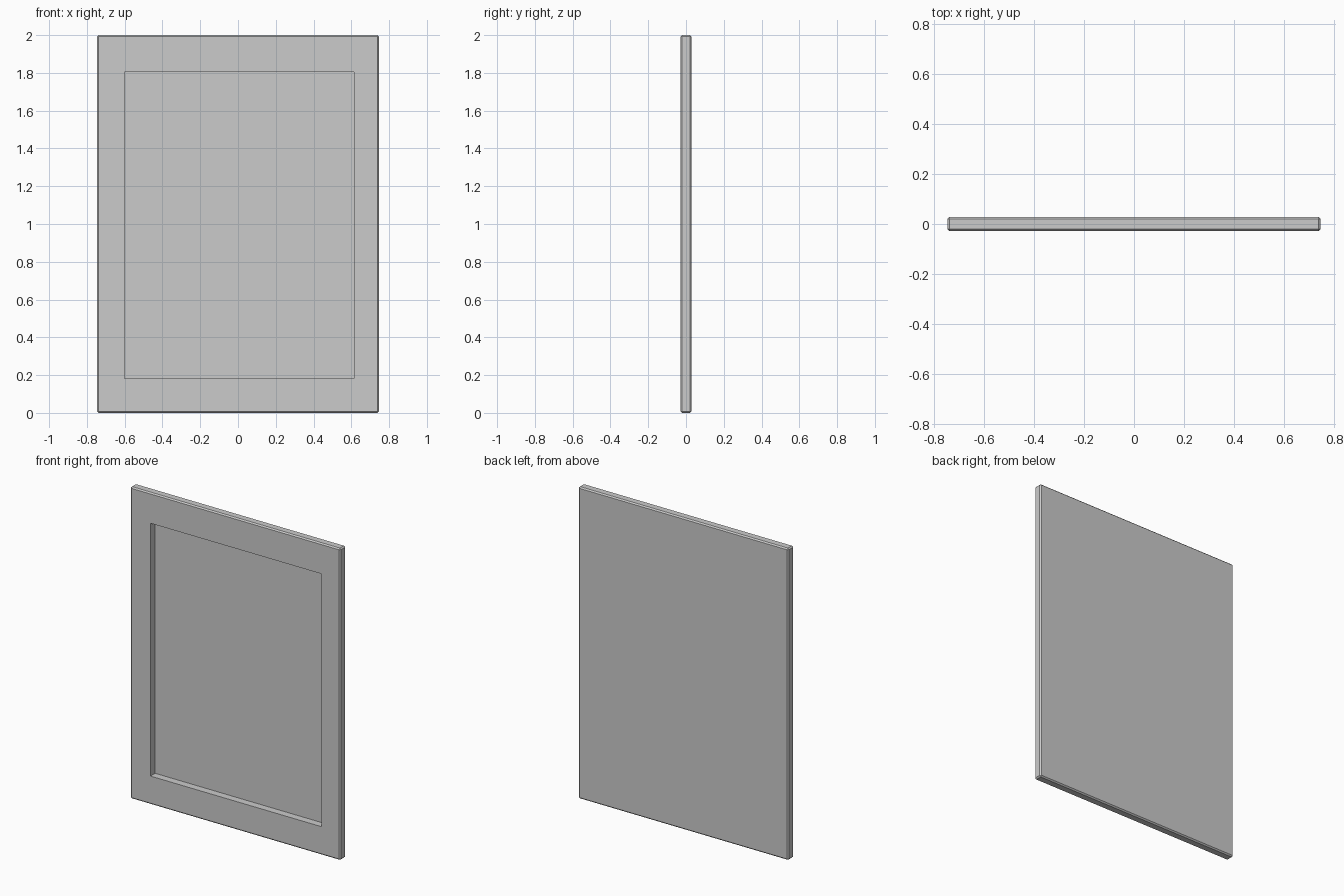
import bpy, bmesh
from mathutils import Matrix, Vector

if "Cube" in bpy.data.objects:
    bpy.data.objects.remove(bpy.data.objects["Cube"])

W, T, H = 1.492, 0.056, 2.0            # slab size
X0, X1, Z0, Z1 = -0.602, 0.614, 0.182, 1.804   # recess opening
DEPTH, BEVEL = 0.047, 0.008

bm = bmesh.new()

# slab with narrow chamfered edges
bmesh.ops.create_cube(bm, size=1, matrix=Matrix.Translation((0, 0, H / 2)) @ Matrix.Diagonal((W, T, H, 1)))
bmesh.ops.bevel(bm, geom=bm.edges[:], offset=BEVEL, segments=1, affect='EDGES', profile=0.5)
bm.normal_update()

# rectangular recess in the front face, slightly off centre
front = max(bm.faces, key=lambda f: -f.normal.y * f.calc_area())
bmesh.ops.inset_region(bm, faces=[front], thickness=0.13)
for v in front.verts:
    v.co.x = X0 if v.co.x < 0 else X1
    v.co.z = Z0 if v.co.z < H / 2 else Z1
ext = bmesh.ops.extrude_discrete_faces(bm, faces=[front])
floor = ext["faces"][0]
bmesh.ops.translate(bm, verts=floor.verts[:], vec=Vector((0, DEPTH, 0)))
bmesh.ops.recalc_face_normals(bm, faces=bm.faces[:])

mesh = bpy.data.meshes.new("framed_panel")
bm.to_mesh(mesh)
bm.free()
bpy.context.collection.objects.link(bpy.data.objects.new("framed_panel", mesh))
